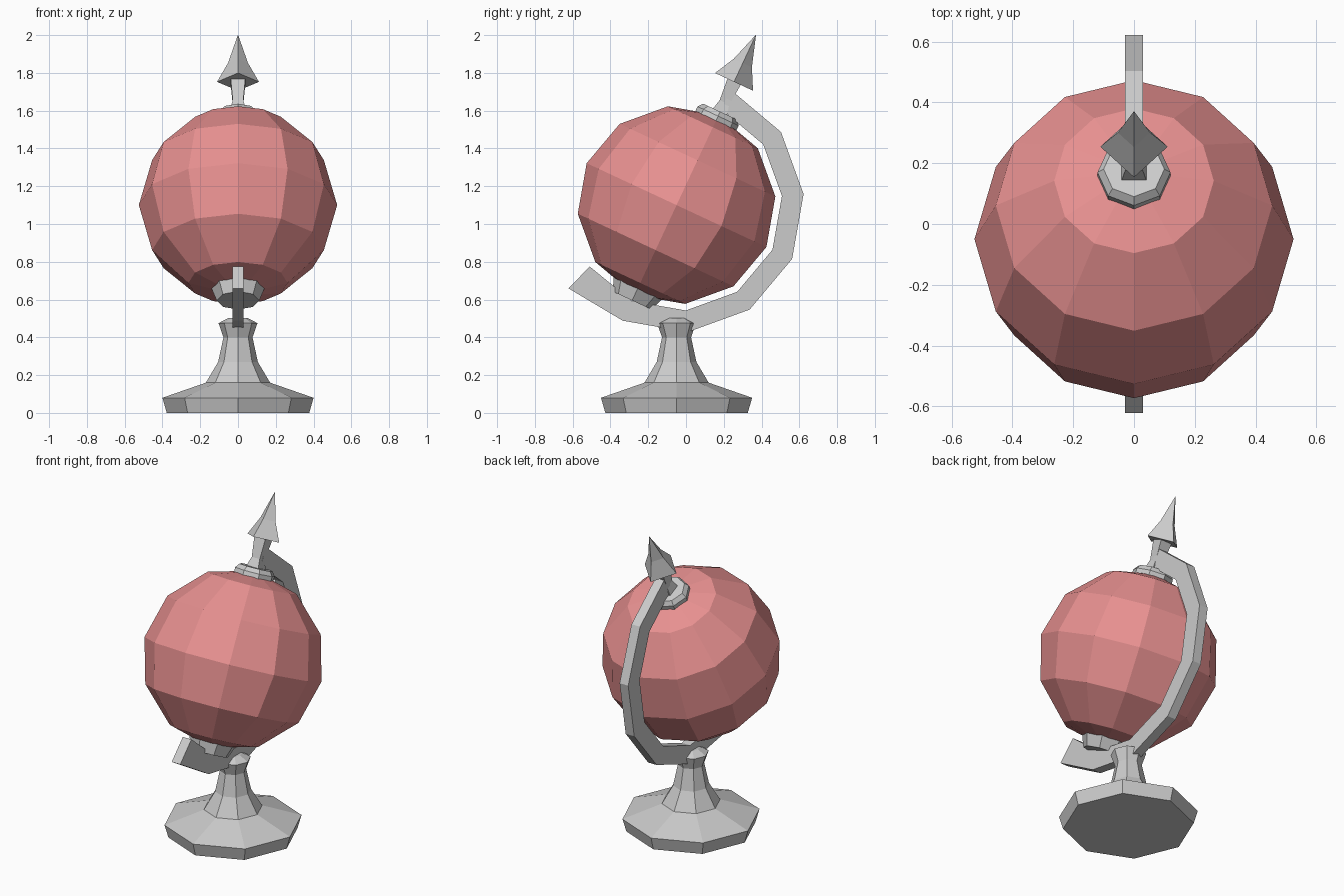
import bpy, bmesh
from math import sin, cos, radians, pi, sqrt
from mathutils import Matrix

if "Cube" in bpy.data.objects:
    bpy.data.objects.remove(bpy.data.objects["Cube"])

CENTRE = (0, -0.05, 1.10)
TILT = Matrix.Translation(CENTRE) @ Matrix.Rotation(radians(-25), 4, 'X')
UPRIGHT = Matrix.Translation((0, -0.05, 0))


def finish(name, bm, matrix=None):
    bmesh.ops.recalc_face_normals(bm, faces=bm.faces)
    if matrix:
        bm.transform(matrix)
    mesh = bpy.data.meshes.new(name)
    bm.to_mesh(mesh)
    bm.free()
    obj = bpy.data.objects.new(name, mesh)
    bpy.context.collection.objects.link(obj)
    return obj


def loft(bm, loops):
    """Join equal-length vertex loops and cap both ends."""
    rings = [[bm.verts.new(p) for p in loop] for loop in loops]
    n = len(rings[0])
    for a, b in zip(rings, rings[1:]):
        for i in range(n):
            j = (i + 1) % n
            bm.faces.new((a[i], a[j], b[j], b[i]))
    bm.faces.new(rings[0][::-1])
    bm.faces.new(rings[-1])


def lathe(name, profile, sides, matrix, turn=0.0):
    """Faceted turned part from (radius, height) pairs."""
    bm = bmesh.new()
    loft(bm, [[(r * cos(turn + 2 * pi * i / sides),
                r * sin(turn + 2 * pi * i / sides), h) for i in range(sides)]
              for r, h in profile])
    return finish(name, bm, matrix)


# Globe ball, tilted on its axis
bm = bmesh.new()
bmesh.ops.create_uvsphere(bm, u_segments=12, v_segments=6, radius=0.525)
globe = finish("globe", bm, TILT)
pink = bpy.data.materials.new("globe_pink")
pink.diffuse_color = (0.8, 0.28, 0.28, 1)
pink.use_nodes = True
pink.node_tree.nodes["Principled BSDF"].inputs["Base Color"].default_value = pink.diffuse_color
globe.data.materials.append(pink)

# Octagonal stand
lathe("stand", [(0.377, 0), (0.4, 0.08), (0.17, 0.16), (0.105, 0.27),
                (0.077, 0.40), (0.103, 0.475), (0.05, 0.503)], 8, UPRIGHT)

# Pole collars
lathe("top_collar", [(0.12, 0.46), (0.12, 0.52), (0.10, 0.546)], 8, TILT)
lathe("bottom_collar", [(0.113, -0.557), (0.14, -0.487), (0.14, -0.44)], 8, TILT)

# Finial: square neck and four-sided flared spike
lathe("finial_neck", [(h * sqrt(2), z) for h, z in
                      ((0.042, 0.54), (0.028, 0.60), (0.039, 0.725))],
      4, TILT, pi / 4)
lathe("finial_spike", [(0.111, 0.72), (0.053, 0.83), (0.001, 0.993)], 4, TILT)

# Curved arm: rectangular section swept in 30 degree steps round the globe
pairs = [(0.56, 0.675, a) for a in range(65, -116, -30)]
path = [[(CENTRE[1] + r * cos(radians(a)), CENTRE[2] + r * sin(radians(a)))
         for r in (r0, r1)] for r0, r1, a in pairs]
path.append([(-0.51, 0.775), (-0.622, 0.659)])
bm = bmesh.new()
loft(bm, [[(-0.03, *p), (0.03, *p), (0.03, *q), (-0.03, *q)] for p, q in path])
finish("arm", bm)
